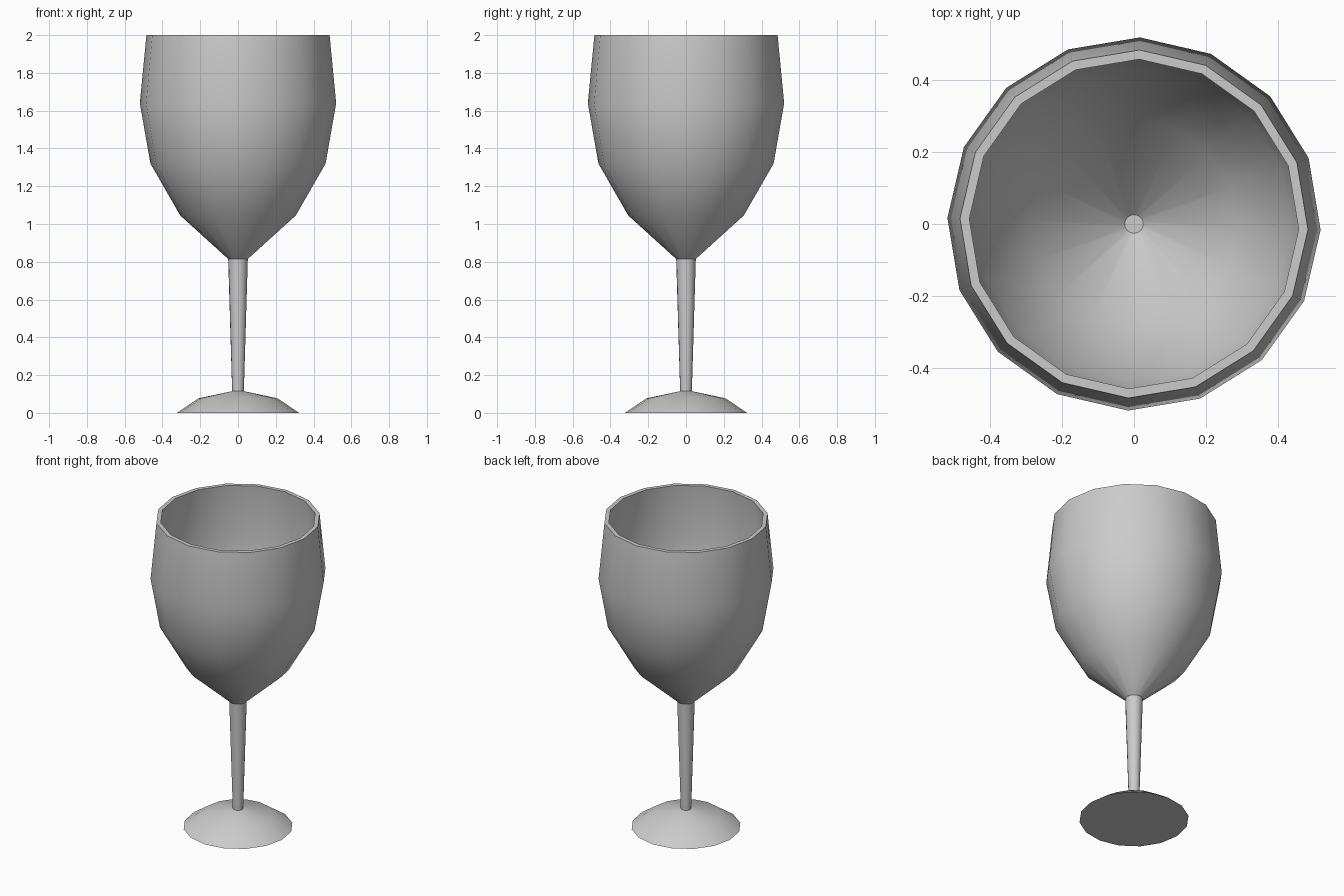
import bpy, bmesh
from math import sin, cos, pi, radians

if "Cube" in bpy.data.objects:
    bpy.data.objects.remove(bpy.data.objects["Cube"])

SIDES = 16
TURN = radians(-1.8)


def lathe(name, profile):
    """Spin (radius, z) points around z; both ends are capped."""
    bm = bmesh.new()
    rings = []
    for r, z in profile:
        rings.append([bm.verts.new((r * cos(TURN + 2 * pi * i / SIDES),
                                    r * sin(TURN + 2 * pi * i / SIDES), z))
                      for i in range(SIDES)])
    for a, b in zip(rings, rings[1:]):
        for i in range(SIDES):
            j = (i + 1) % SIDES
            bm.faces.new((a[i], a[j], b[j], b[i]))
    bm.faces.new(rings[0][::-1])
    bm.faces.new(rings[-1])
    bmesh.ops.recalc_face_normals(bm, faces=bm.faces)
    mesh = bpy.data.meshes.new(name)
    bm.to_mesh(mesh)
    bm.free()
    obj = bpy.data.objects.new(name, mesh)
    bpy.context.collection.objects.link(obj)
    bpy.ops.object.select_all(action='DESELECT')
    obj.select_set(True)
    bpy.context.view_layer.objects.active = obj
    bpy.ops.object.shade_smooth_by_angle(angle=radians(40))
    return obj


# One continuous wine glass: foot, stem, bowl outside, rim, bowl inside
lathe("wine_glass", [
    (0.323, 0.0), (0.21, 0.077), (0.031, 0.115),      # foot
    (0.052, 0.815),                                   # stem
    (0.306, 1.045), (0.464, 1.32), (0.52, 1.64),      # bowl outside
    (0.485, 2.0), (0.459, 2.0),                       # rim
    (0.493, 1.64), (0.438, 1.33), (0.287, 1.065),     # bowl inside
    (0.026, 0.83),
])
